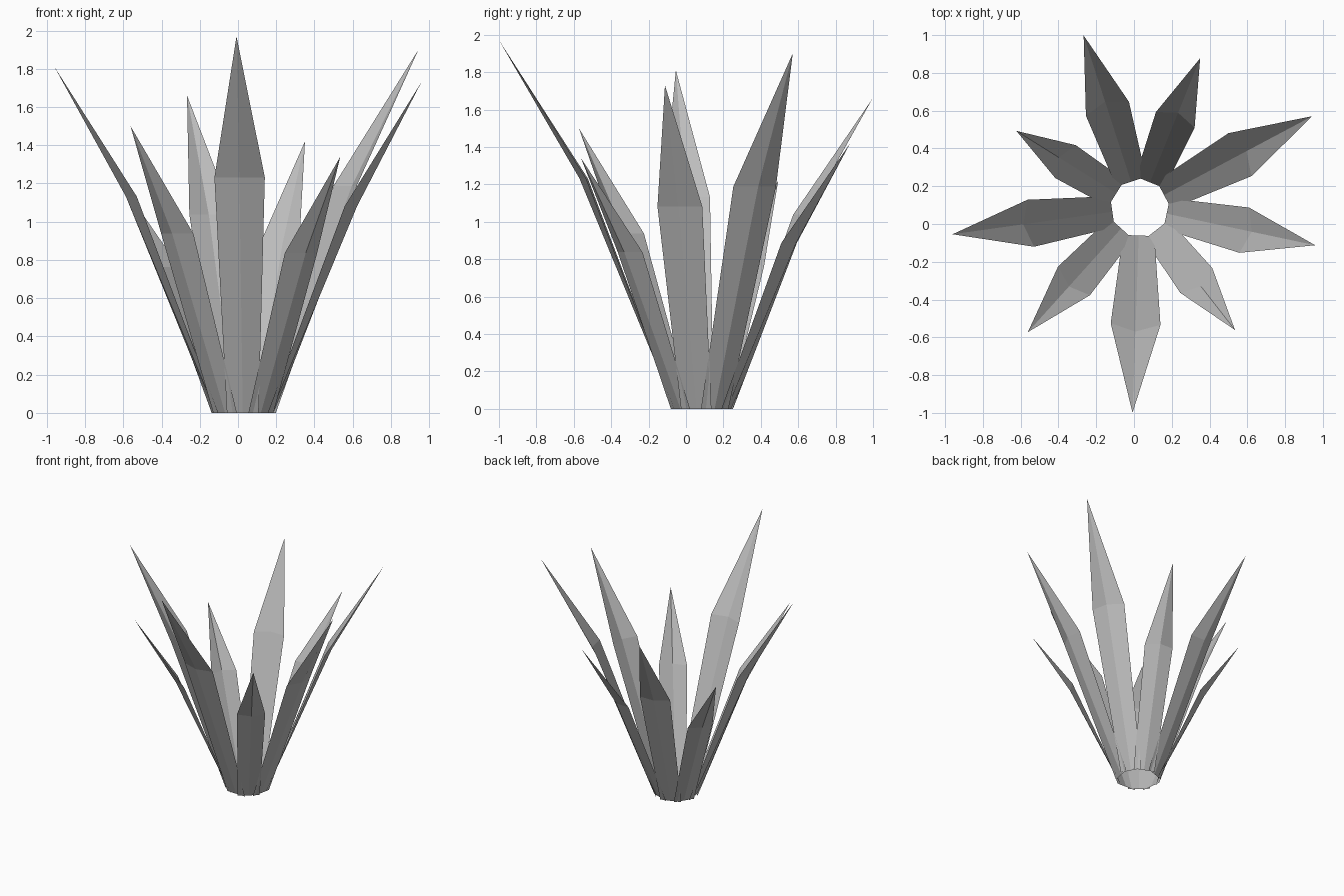
import bpy
import bmesh
from math import radians
from mathutils import Matrix, Vector

cube = bpy.data.objects.get("Cube")
if cube:
    bpy.data.objects.remove(cube)

# Single leaf colour
grey = bpy.data.materials.new("leaf grey")
grey.use_nodes = True
colour = (0.5, 0.5, 0.5, 1)
grey.diffuse_color = colour
grey.node_tree.nodes["Principled BSDF"].inputs["Base Color"].default_value = colour

CENTRE = Vector((0.03, 0.085, 0))
BASE_RADIUS = 0.146
BASE_HALF_WIDTH = 0.083
KEEL = 0.04


def make_leaf(index, reach, height):
    """Pointed leaf, folded along its midrib, leaning outward along local +x."""
    bm = bmesh.new()
    shoulder = 0.215 + 0.203 * height
    half = 0.055 + 0.039 * height
    z = 0.625 * height

    def row(radius, width, keel, level):
        return [bm.verts.new((radius + (keel if side == 0 else 0), side * width, level))
                for side in (-1, 0, 1)]

    base = row(BASE_RADIUS, BASE_HALF_WIDTH, 0, 0)
    middle = row(shoulder, half, KEEL, z)
    tip = bm.verts.new((reach, 0, height))
    for i in range(2):
        bm.faces.new((base[i], base[i + 1], middle[i + 1], middle[i]))
        bm.faces.new((middle[i], middle[i + 1], tip))

    # Turn the leaf to its place in the rosette
    turn = Matrix.Rotation(radians(-92 + 40 * index), 4, "Z")
    bm.transform(Matrix.Translation(CENTRE) @ turn)
    mesh = bpy.data.meshes.new(f"leaf_{index + 1}")
    bm.to_mesh(mesh)
    bm.free()
    mesh.materials.append(grey)
    leaf = bpy.data.objects.new(mesh.name, mesh)
    bpy.context.collection.objects.link(leaf)


# Reach and height of each leaf, counter-clockwise from the front
leaves = [(1.085, 1.97), (0.82, 1.34), (0.95, 1.73), (1.035, 1.9), (0.855, 1.42),
          (0.96, 1.66), (0.77, 1.22), (1.0, 1.81), (0.885, 1.5)]
for i, (reach, height) in enumerate(leaves):
    make_leaf(i, reach, height)
